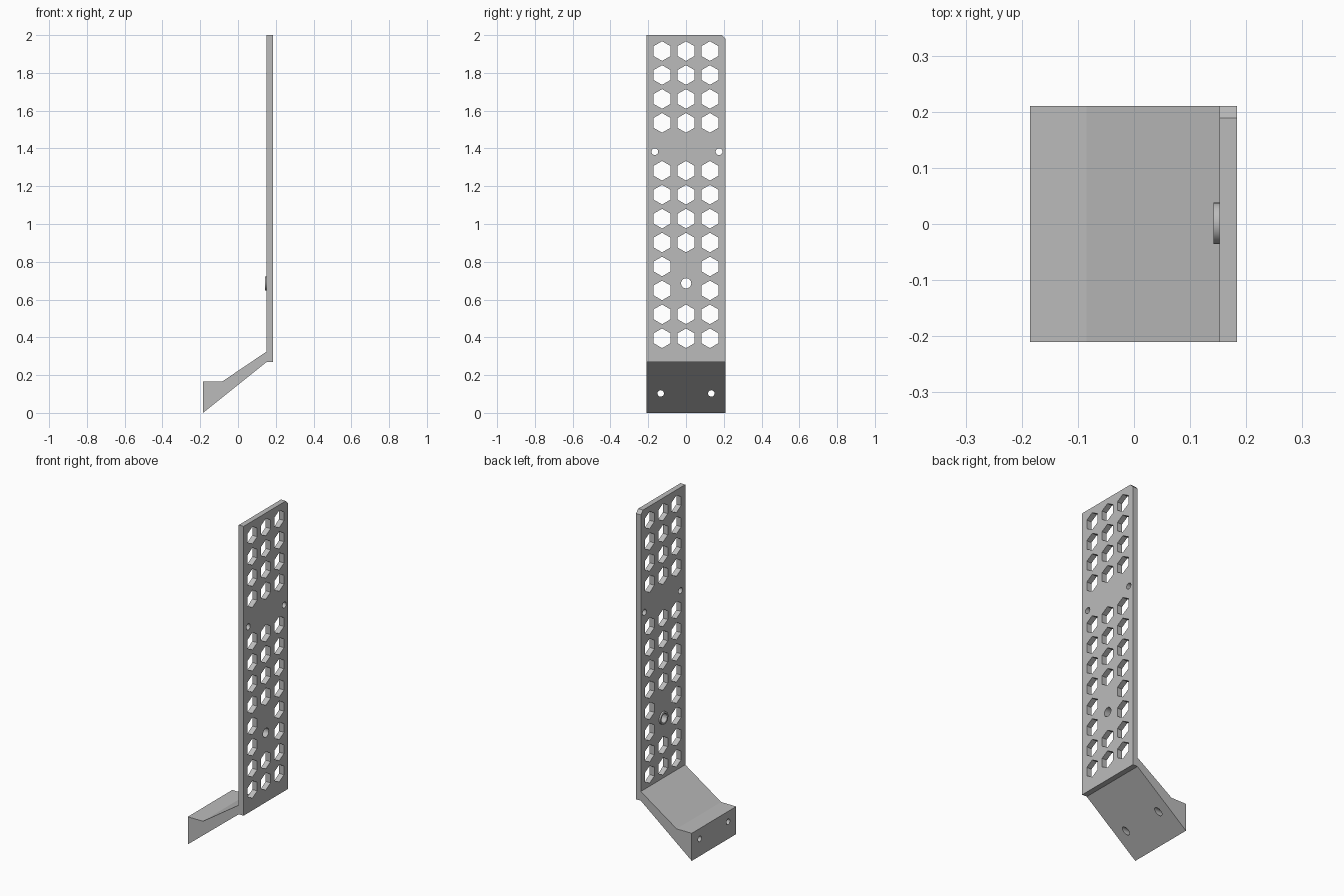
import bpy
import bmesh
import math

old = bpy.data.objects.get("Cube")
if old:
    bpy.data.objects.remove(old, do_unlink=True)

HALF_W = 0.21
PLATE_IN, PLATE_OUT = 0.152, 0.184
PITCH = 0.1267

grey = bpy.data.materials.new("plain grey")
grey.use_nodes = True
GREY = (0.5, 0.5, 0.5, 1)
grey.diffuse_color = GREY
grey.node_tree.nodes["Principled BSDF"].inputs["Base Color"].default_value = GREY


def finish(bm, name):
    bmesh.ops.recalc_face_normals(bm, faces=bm.faces[:])
    mesh = bpy.data.meshes.new(name)
    bm.to_mesh(mesh)
    bm.free()
    mesh.materials.append(grey)
    obj = bpy.data.objects.new(name, mesh)
    bpy.context.scene.collection.objects.link(obj)
    return obj


def prism(bm, x0, x1, y, z, radius, sides):
    """Closed prism along x with a corner pointing up."""
    rings = []
    for x in (x0, x1):
        ring = []
        for i in range(sides):
            a = math.tau * i / sides
            ring.append(bm.verts.new((x, y + radius * math.sin(a), z + radius * math.cos(a))))
        rings.append(ring)
        bm.faces.new(ring)
    a, b = rings
    for i in range(sides):
        j = (i + 1) % sides
        bm.faces.new((a[i], a[j], b[j], b[i]))


# Bracket: upright plate and sloping foot share one side profile
profile = [(-0.185, 0), (-0.185, 0.165), (-0.085, 0.165), (PLATE_IN, 0.325),
           (PLATE_IN, 2), (PLATE_OUT, 2), (PLATE_OUT, 0.27), (PLATE_IN, 0.27)]
bm = bmesh.new()
side = bm.faces.new([bm.verts.new((x, -HALF_W, z)) for x, z in profile])
ext = bmesh.ops.extrude_face_region(bm, geom=[side], use_keep_orig=True)
moved = [v for v in ext["geom"] if isinstance(v, bmesh.types.BMVert)]
bmesh.ops.translate(bm, verts=moved, vec=(0, 2 * HALF_W, 0))
# Clipped top corner
corner = [e for e in bm.edges if all(v.co.z > 1.99 and v.co.y > 0 for v in e.verts)]
bmesh.ops.bevel(bm, geom=corner, offset=0.021, segments=1, affect='EDGES')
bracket = finish(bm, "bracket")

# Raised ring around the peg hole
PEG_Y, PEG_Z = 0.001, 0.686
bm = bmesh.new()
prism(bm, 0.142, PLATE_IN, PEG_Y, PEG_Z, 0.037, 32)
boss = finish(bm, "peg_ring")

# Cutter: hexagon grid, peg hole, wire holes and foot screw holes
bm = bmesh.new()
for row in range(13):
    if row == 8:
        continue
    for col in (-1, 0, 1):
        if col == 0 and row in (2, 3):
            continue
        prism(bm, 0.1, 0.25, col * PITCH, 0.395 + row * PITCH, 0.052, 6)
prism(bm, 0.1, 0.25, PEG_Y, PEG_Z, 0.027, 24)
for y in (-0.165, 0.175):
    prism(bm, 0.1, 0.25, y, 1.383, 0.018, 20)
for y in (-0.134, 0.134):
    prism(bm, -0.3, 0.05, y, 0.103, 0.017, 20)
cutter = finish(bm, "hole_cutter")
cutter.hide_render = True

for obj in (bracket, boss):
    mod = obj.modifiers.new("holes", 'BOOLEAN')
    mod.operation = 'DIFFERENCE'
    mod.solver = 'EXACT'
    mod.object = cutter
    bpy.ops.object.select_all(action='DESELECT')
    bpy.context.view_layer.objects.active = obj
    obj.select_set(True)
    bpy.ops.object.modifier_apply(modifier=mod.name)
    bpy.ops.object.shade_smooth_by_angle(angle=math.radians(30))

bpy.data.objects.remove(cutter, do_unlink=True)
